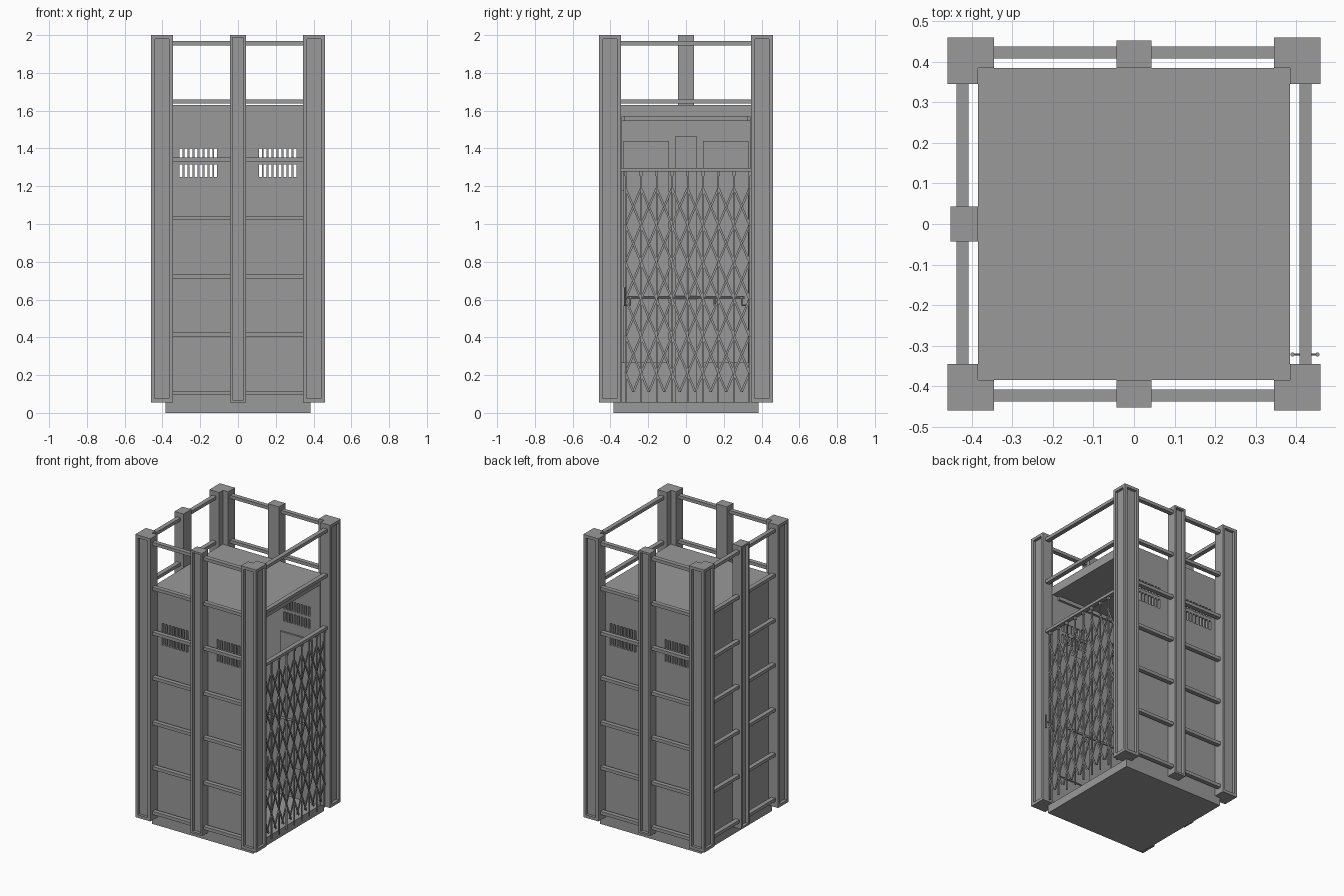
import bpy, bmesh
from math import pi, atan2, hypot
from mathutils import Matrix, Vector

old = bpy.data.objects.get("Cube")
if old:
    bpy.data.objects.remove(old, do_unlink=True)

steel = bpy.data.materials.new("grey_steel")
steel.use_nodes = True
grey = (0.32, 0.32, 0.32, 1)
steel.diffuse_color = grey
steel.node_tree.nodes["Principled BSDF"].inputs["Base Color"].default_value = grey


def add_box(bm, lo, hi, turn=Matrix()):
    lo, hi = Vector(lo), Vector(hi)
    m = turn @ Matrix.Translation((lo + hi) / 2) @ Matrix.Diagonal((*(hi - lo), 1))
    return bmesh.ops.create_cube(bm, size=1, matrix=m)["verts"]


def add_strip(bm, x, a, b, width, thick):
    """Flat bar from a to b, given as (y, z), at depth x."""
    dy, dz = b[0] - a[0], b[1] - a[1]
    half = hypot(dy, dz) / 2
    m = (Matrix.Translation((x, (a[0] + b[0]) / 2, (a[1] + b[1]) / 2))
         @ Matrix.Rotation(atan2(dz, dy), 4, 'X'))
    add_box(bm, (-thick / 2, -half, -width / 2), (thick / 2, half, width / 2), m)


def add_rod(bm, centre, axis, radius, length):
    turn = Matrix.Rotation(pi / 2, 4, {'X': 'Y', 'Y': 'X', 'Z': 'Z'}[axis])
    bmesh.ops.create_cone(bm, cap_ends=True, segments=12, radius1=radius, radius2=radius,
                          depth=length, matrix=Matrix.Translation(centre) @ turn)


def finish(name, bm):
    bmesh.ops.recalc_face_normals(bm, faces=bm.faces)
    mesh = bpy.data.meshes.new(name)
    bm.to_mesh(mesh)
    bm.free()
    mesh.materials.append(steel)
    ob = bpy.data.objects.new(name, mesh)
    bpy.context.collection.objects.link(ob)
    return ob


def recess(bm, faces, rim, depth):
    bmesh.ops.inset_individual(bm, faces=faces, thickness=rim, use_even_offset=True)
    bmesh.ops.inset_individual(bm, faces=faces, thickness=0.0005, depth=-depth)


def turned(k):
    return Matrix.Rotation(k * pi / 2, 4, 'Z')


OUT, WALL, INNER, ARM = 0.46, 0.385, 0.34, 0.345
FLOOR, CEIL, ROOF, TOP = 0.055, 1.57, 1.63, 2.0

# Cabin shell, hollowed out and open on the gate side
bm = bmesh.new()
add_box(bm, (-WALL, -WALL, 0), (WALL, WALL, ROOF))
cabin = finish("cabin_shell", bm)

bm = bmesh.new()
add_box(bm, (-INNER, -INNER, FLOOR), (0.6, INNER, CEIL))
cutters = [finish("interior_cutter", bm)]

# Ventilation slots through the two side walls
bm = bmesh.new()
for side in (-1, 1):
    for i in range(8):
        x = side * (0.118 + i * 0.0262)
        for z in (1.25, 1.335):
            add_box(bm, (x - 0.008, -0.5, z), (x + 0.008, 0.5, z + 0.065))
cutters.append(finish("vent_cutter", bm))

bpy.context.view_layer.objects.active = cabin
for cutter in cutters:
    mod = cabin.modifiers.new(cutter.name, 'BOOLEAN')
    mod.operation, mod.solver, mod.object = 'DIFFERENCE', 'EXACT', cutter
    bpy.ops.object.modifier_apply(modifier=mod.name)
    bpy.data.objects.remove(cutter, do_unlink=True)

# L-shaped corner posts with recessed outer faces
profile = [(OUT, OUT), (ARM, OUT), (ARM, WALL), (WALL, WALL), (WALL, ARM), (OUT, ARM)]
for k, name in enumerate(("back_left", "back_right", "front_right", "front_left")):
    bm = bmesh.new()
    base = bm.faces.new([bm.verts.new((x, y, FLOOR)) for x, y in profile])
    grown = bmesh.ops.extrude_face_region(bm, geom=[base])["geom"]
    bmesh.ops.translate(bm, vec=(0, 0, TOP - FLOOR),
                        verts=[g for g in grown if isinstance(g, bmesh.types.BMVert)])
    bmesh.ops.recalc_face_normals(bm, faces=bm.faces)
    outer = [f for f in bm.faces
             if max(f.calc_center_median().xy) > OUT - 0.001 and abs(f.normal.z) < 0.5]
    recess(bm, outer, 0.02, 0.018)
    bm.transform(turned(k))
    finish(name + "_corner_post", bm)

# Middle posts on the three closed sides (0 is the gate side)
for k, name in ((1, "back"), (2, "right"), (3, "front")):
    bm = bmesh.new()
    add_box(bm, (WALL, -0.043, FLOOR), (0.453, 0.043, TOP))
    bmesh.ops.recalc_face_normals(bm, faces=bm.faces)
    recess(bm, [f for f in bm.faces if f.normal.x > 0.9], 0.013, 0.02)
    bm.transform(turned(k))
    finish(name + "_middle_post", bm)

# Horizontal rails between the posts
for k, name in enumerate(("gate", "back", "right", "front")):
    bm = bmesh.new()
    for i in range(7):
        z = 1.957 - i * 0.3085
        if k == 0 and i > 1:
            break
        spans = [(-ARM, ARM)] if k == 0 else [(-ARM, -0.043), (0.043, ARM)]
        for a, b in spans:
            add_box(bm, (0.408, a, z - 0.011), (0.438, b, z + 0.011))
    bm.transform(turned(k))
    finish(name + "_rails", bm)

# Interior trim: cornice, wall panels and handrails
for k, name in ((1, "back"), (2, "right"), (3, "front")):
    bm = bmesh.new()
    add_box(bm, (INNER - 0.015, -INNER, 1.545), (INNER, INNER, CEIL))
    panel_top = 1.44 if k == 2 else 1.18
    for a, b in ((-0.33, -0.09), (0.09, 0.33)):
        add_box(bm, (INNER - 0.012, a, 0.265), (INNER, b, panel_top))
    if k == 2:
        add_box(bm, (INNER - 0.02, -0.055, FLOOR), (INNER, 0.055, 1.465))
    bm.transform(turned(k))
    finish(name + "_wall_trim", bm)

    bm = bmesh.new()
    add_rod(bm, (0.295, 0, 0.61), 'Y', 0.008, 0.62)
    for y in (-0.15, 0.15):
        add_rod(bm, (0.295, y, 0.59), 'Z', 0.005, 0.04)
        add_rod(bm, (0.318, y, 0.572), 'X', 0.005, 0.05)
    bm.transform(turned(k))
    finish(name + "_handrail", bm)

# Folding gate: header, uprights and crossed lattice strips
GATE = 0.422
bm = bmesh.new()
add_box(bm, (0.408, -ARM, 1.277), (0.438, ARM, 1.297))
finish("gate_header", bm)

uprights = [-0.32 + i * 0.082 for i in range(9)]
bm = bmesh.new()
for y in uprights:
    add_box(bm, (GATE - 0.004, y - 0.004, FLOOR), (GATE + 0.004, y + 0.004, 1.28))
    add_box(bm, (GATE - 0.007, y - 0.008, 1.255), (GATE + 0.007, y + 0.008, 1.278))
finish("gate_uprights", bm)

bm = bmesh.new()
row = 0.196
for a, b in zip(uprights, uprights[1:]):
    mid = (a + b) / 2
    for i in range(5):
        high = 1.19 - i * row
        add_strip(bm, GATE + 0.007, (a, high), (b, high - row), 0.011, 0.005)
        add_strip(bm, GATE - 0.007, (a, high - row), (b, high), 0.011, 0.005)
    low = 1.19 - 5 * row
    add_strip(bm, GATE + 0.007, (a, low), (mid, low - row / 2), 0.011, 0.005)
    add_strip(bm, GATE - 0.007, (mid, low - row / 2), (b, low), 0.011, 0.005)
finish("gate_lattice", bm)

# Gate handle with a grip on each face
bm = bmesh.new()
add_rod(bm, (GATE, -0.322, 0.615), 'X', 0.003, 0.066)
for x in (GATE - 0.031, GATE + 0.031):
    add_rod(bm, (x, -0.322, 0.615), 'Z', 0.005, 0.095)
handle = finish("gate_handle", bm)
bpy.ops.object.select_all(action='DESELECT')
for ob in bpy.context.scene.objects:
    if ob.name.endswith("handrail") or ob == handle:
        ob.select_set(True)
bpy.context.view_layer.objects.active = handle
bpy.ops.object.shade_smooth_by_angle()
